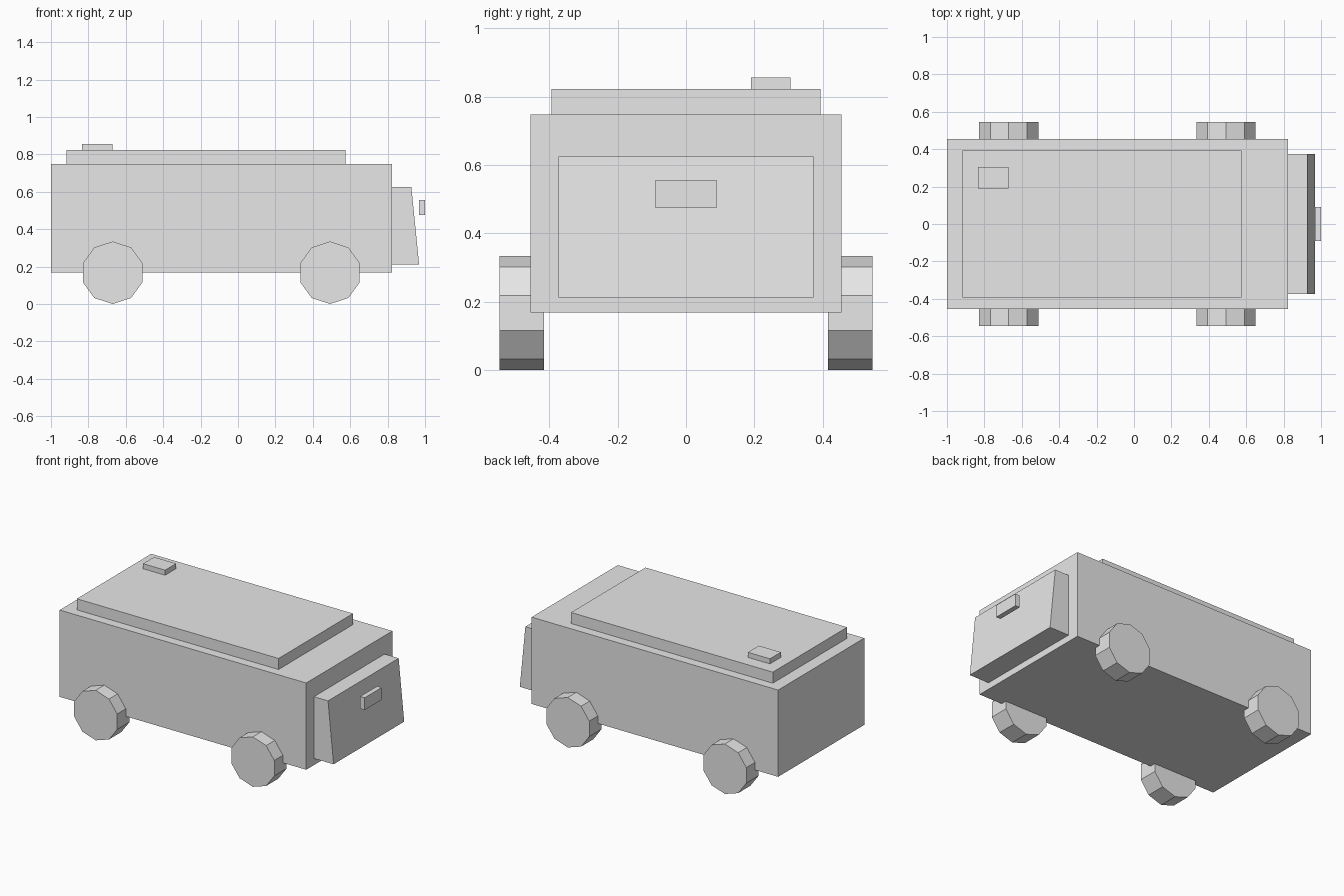
import bpy
import math

cube = bpy.data.objects.get("Cube")
if cube:
    bpy.data.objects.remove(cube, do_unlink=True)

# Single paint colour
paint = bpy.data.materials.new("light_grey")
paint.use_nodes = True
grey = (0.8, 0.8, 0.8, 1)
paint.diffuse_color = grey
paint.node_tree.nodes["Principled BSDF"].inputs["Base Color"].default_value = grey


def box(name, x, y, z):
    """Box spanning the given (low, high) ranges."""
    spans = (x, y, z)
    bpy.ops.mesh.primitive_cube_add(size=1, location=[(a + b) / 2 for a, b in spans])
    obj = bpy.context.object
    obj.name = name
    obj.scale = [b - a for a, b in spans]
    bpy.ops.object.transform_apply(location=False, rotation=False, scale=True)
    obj.data.materials.append(paint)
    return obj


# Body, raised roof and roof vent
box("body", (-1, 0.823), (-0.455, 0.455), (0.168, 0.748))
box("roof", (-0.917, 0.575), (-0.393, 0.393), (0.748, 0.822))
box("roof_vent", (-0.835, -0.672), (0.19, 0.306), (0.822, 0.856))

# Nose with a sloping face, top edge pulled back
nose = box("nose", (0.823, 0.968), (-0.373, 0.373), (0.212, 0.625))
for v in nose.data.vertices:
    if v.co.x > 0 and v.co.z > 0:
        v.co.x -= 0.041

# Small plate standing off the nose
box("nose_plate", (0.967, 1), (-0.09, 0.09), (0.475, 0.557))

# Ten-sided wheels with a corner pointing straight down
radius = 0.167
for end, x in (("rear", -0.67), ("front", 0.492)):
    for side, s in (("left", 1), ("right", -1)):
        bpy.ops.mesh.primitive_cylinder_add(
            vertices=10, radius=radius, depth=0.13,
            location=(x, s * 0.481, radius), rotation=(math.pi / 2, 0, 0))
        wheel = bpy.context.object
        wheel.name = f"{end}_{side}_wheel"
        wheel.data.materials.append(paint)
